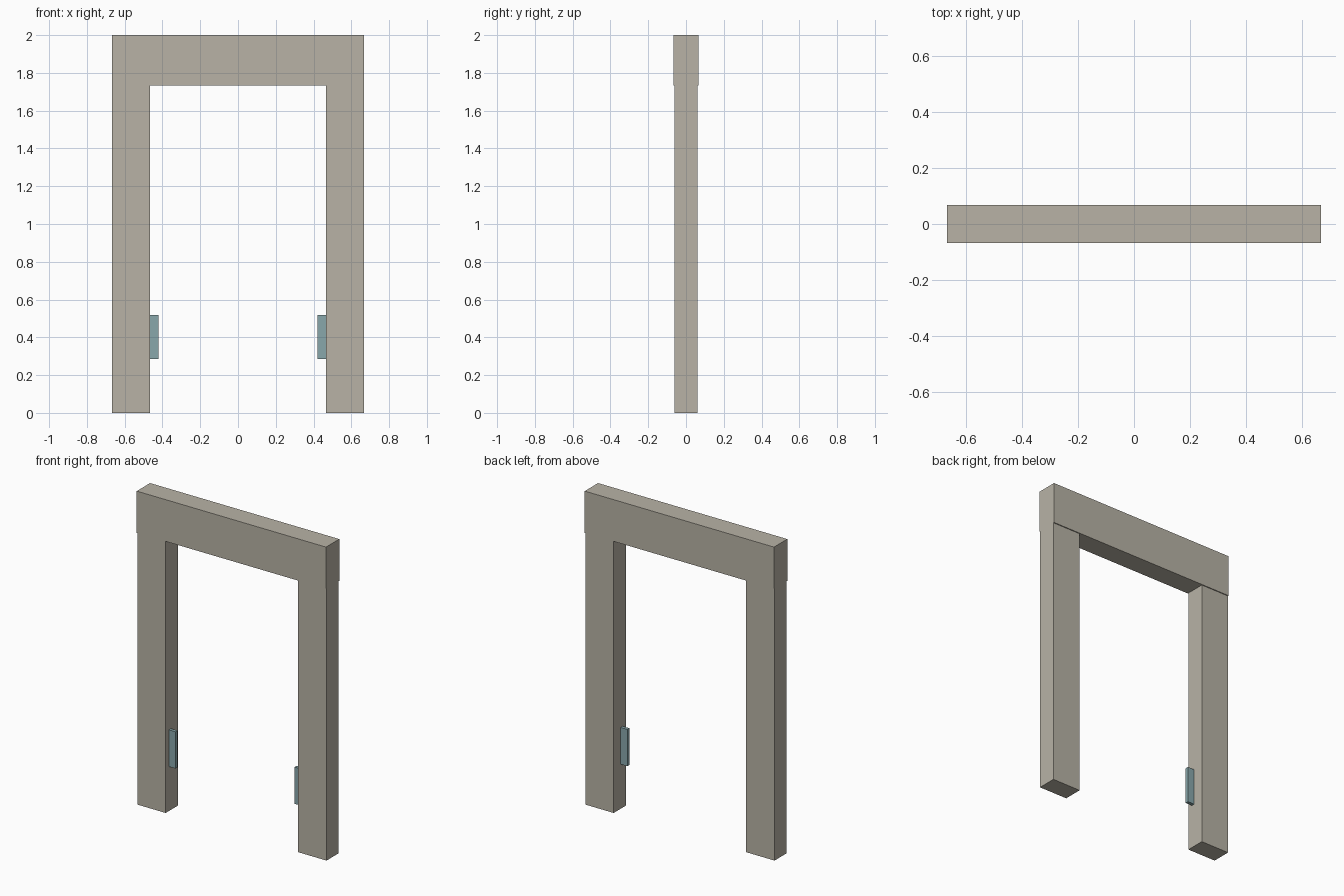
import bpy

if "Cube" in bpy.data.objects:
    bpy.data.objects.remove(bpy.data.objects["Cube"])


def material(name, color):
    m = bpy.data.materials.new(name)
    m.diffuse_color = (*color, 1)
    m.use_nodes = True
    m.node_tree.nodes["Principled BSDF"].inputs["Base Color"].default_value = m.diffuse_color
    return m


def box(name, lo, hi, mat):
    """Axis-aligned box between two corners."""
    size = [b - a for a, b in zip(lo, hi)]
    mid = [(a + b) / 2 for a, b in zip(lo, hi)]
    bpy.ops.mesh.primitive_cube_add(size=1, location=mid)
    ob = bpy.context.object
    ob.name = name
    ob.scale = size
    bpy.ops.object.transform_apply(location=False, rotation=False, scale=True)
    ob.data.materials.append(mat)
    return ob


stone = material("stone", (0.48, 0.45, 0.38))
teal = material("teal", (0.25, 0.39, 0.41))

OUTER, INNER, SPRING = 0.667, 0.467, 1.734

# Lintel, slightly deeper than the posts
box("lintel", (-OUTER, -0.067, SPRING), (OUTER, 0.067, 2.0), stone)

# Mirrored posts, each with a small plate on its inner face
for side, s in (("left", -1), ("right", 1)):
    x0, x1 = sorted((s * INNER, s * OUTER))
    box(side + "_post", (x0, -0.061, 0), (x1, 0.061, SPRING), stone)
    x0, x1 = sorted((s * 0.42, s * INNER))
    box(side + "_plate", (x0, -0.03, 0.284), (x1, -0.009, 0.518), teal)
